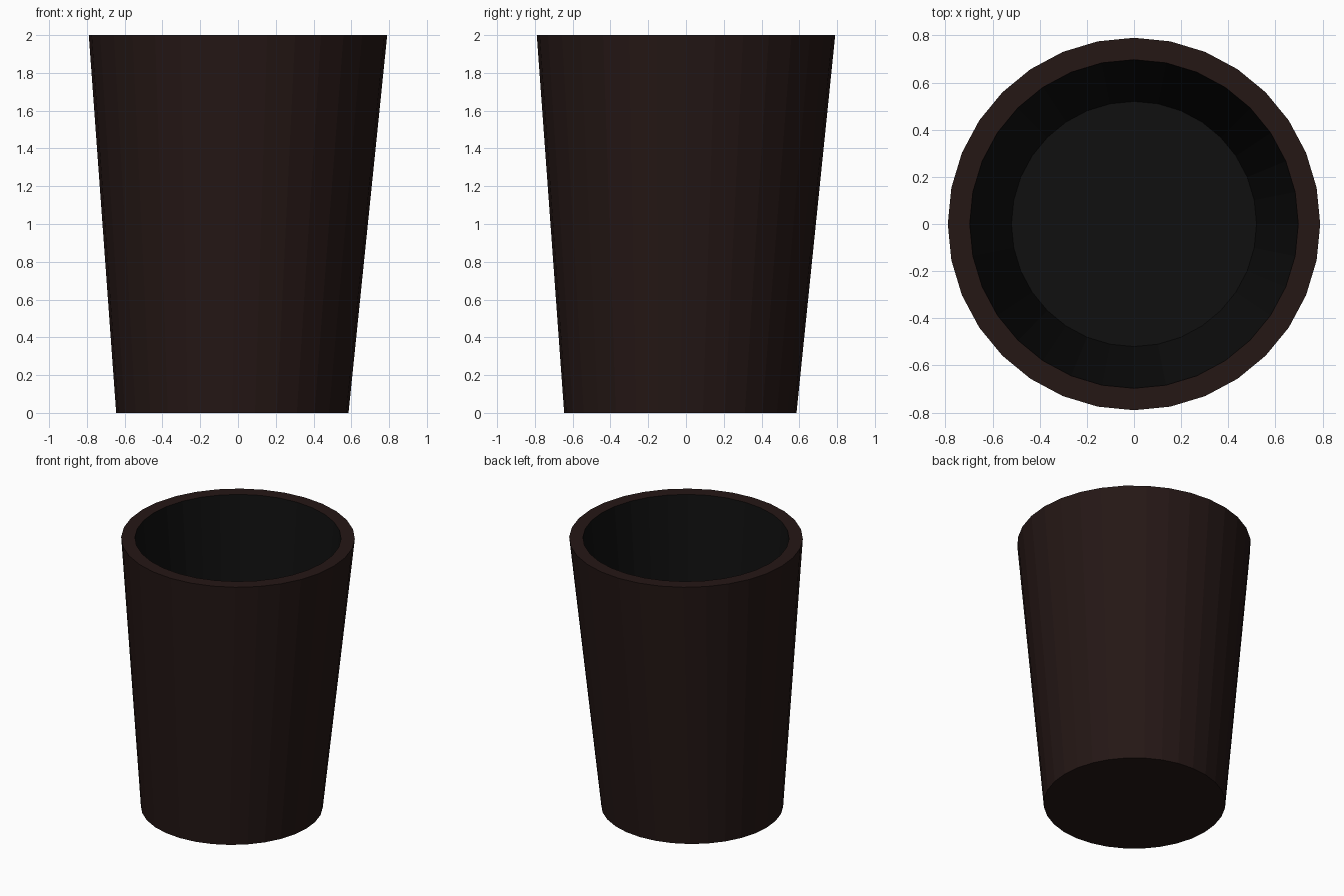
import bpy, bmesh
from math import cos, sin, pi

if "Cube" in bpy.data.objects:
    bpy.data.objects.remove(bpy.data.objects["Cube"])

SIDES = 32


def material(name, rgb):
    m = bpy.data.materials.new(name)
    m.diffuse_color = (*rgb, 1)
    m.use_nodes = True
    m.node_tree.nodes["Principled BSDF"].inputs["Base Color"].default_value = m.diffuse_color
    return m


def lofted(name, rings, mat, cap_first=False, cap_last=False):
    """Skin a list of circles given as (centre offset, radius, z)."""
    bm = bmesh.new()
    loops = []
    for off, r, z in rings:
        loops.append([bm.verts.new((off + r * cos(2 * pi * i / SIDES),
                                    off + r * sin(2 * pi * i / SIDES), z))
                      for i in range(SIDES)])
    for a, b in zip(loops, loops[1:]):
        for i in range(SIDES):
            j = (i + 1) % SIDES
            bm.faces.new((a[i], a[j], b[j], b[i]))
    if cap_first:
        bm.faces.new(loops[0][::-1])
    if cap_last:
        bm.faces.new(loops[-1])
    mesh = bpy.data.meshes.new(name)
    bm.to_mesh(mesh)
    bm.free()
    mesh.materials.append(mat)
    obj = bpy.data.objects.new(name, mesh)
    bpy.context.collection.objects.link(obj)
    return obj


brown = material("dark_brown", (0.018, 0.0085, 0.0075))
black = material("black", (0.005, 0.005, 0.005))

# Outer wall with base and flat rim; the base sits slightly off centre
lofted("cup_body", [(-0.03, 0.615, 0), (0, 0.79, 2), (0, 0.697, 2)],
       brown, cap_first=True)

# Inner wall and floor
lofted("cup_lining", [(0, 0.697, 2), (0, 0.52, 0.1)], black, cap_last=True)
